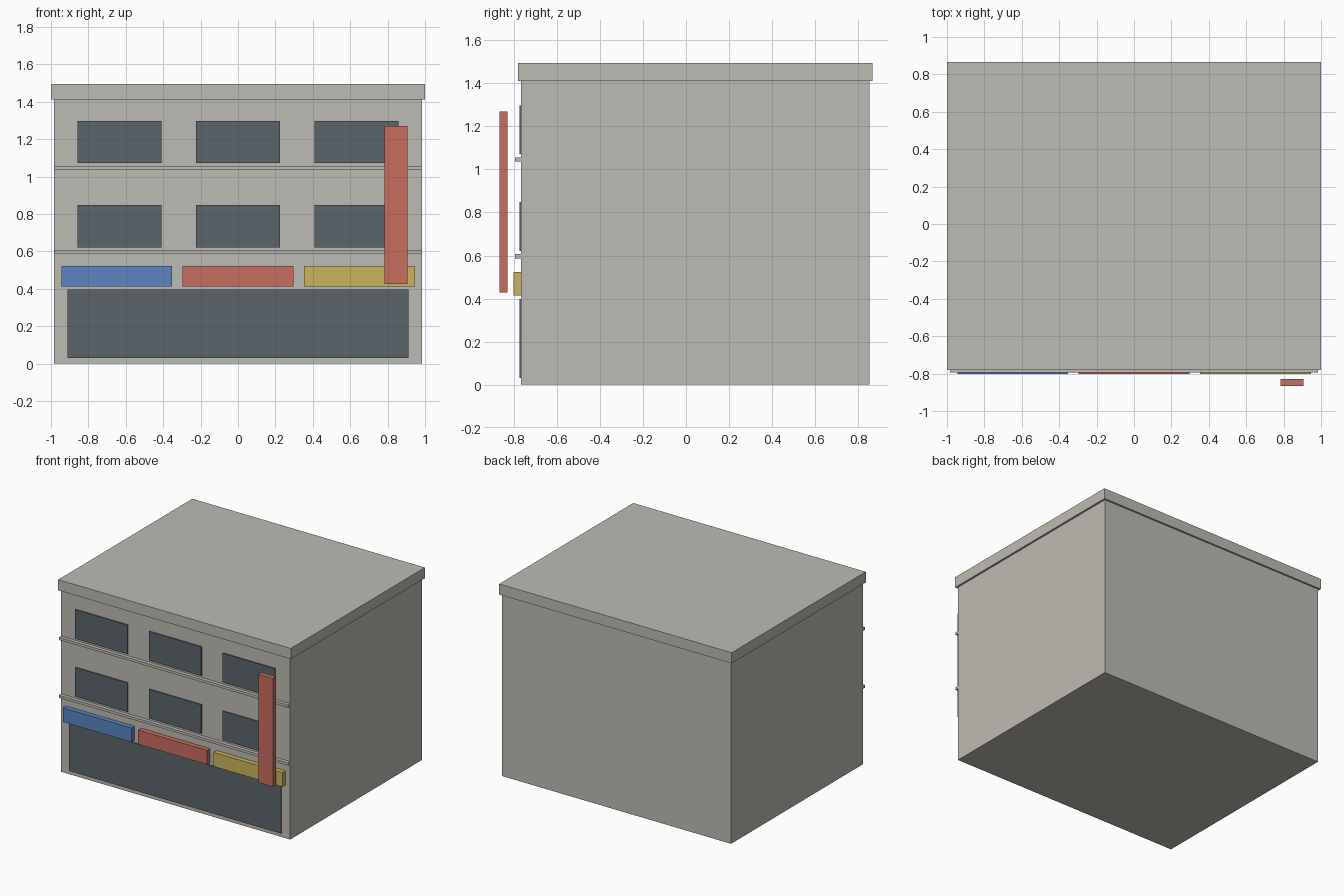
import bpy

cube = bpy.data.objects.get("Cube")
if cube:
    bpy.data.objects.remove(cube, do_unlink=True)


def material(name, rgb):
    """Flat material from display colour values (0-255), converted to linear."""
    linear = [((c / 255 + 0.055) / 1.055) ** 2.4 for c in rgb]
    mat = bpy.data.materials.new(name)
    mat.use_nodes = True
    mat.diffuse_color = (*linear, 1)
    mat.node_tree.nodes["Principled BSDF"].inputs["Base Color"].default_value = (*linear, 1)
    return mat


def box(name, x, y, z, mat):
    """Box spanning the given (min, max) ranges."""
    spans = (x, y, z)
    bpy.ops.mesh.primitive_cube_add(size=1, location=[(a + b) / 2 for a, b in spans])
    obj = bpy.context.object
    obj.name = name
    obj.scale = [b - a for a, b in spans]
    bpy.ops.object.transform_apply(location=False, rotation=False, scale=True)
    obj.data.materials.append(mat)
    return obj


concrete = material("warm grey concrete", (190, 187, 179))
glass = material("dark glass", (92, 101, 107))
red = material("sign red", (201, 110, 96))
blue = material("sign blue", (92, 134, 193))
yellow = material("sign yellow", (201, 181, 92))

WALL = -0.766       # front wall plane
PANE = WALL - 0.009  # front of the glass plates

# Main block and roof cap
box("building_body", (-0.985, 0.985), (WALL, 0.853), (0, 1.412), concrete)
box("roof_cap", (-1, 1), (-0.78, 0.867), (1.412, 1.495), concrete)

# Ground floor shop window
box("shop_window", (-0.912, 0.912), (PANE, WALL), (0.03, 0.397), glass)

# Upper floors: a ledge and a row of three windows each
for floor, base in (("second_floor", 0.586), ("third_floor", 1.036)):
    box(floor + "_ledge", (-0.985, 0.985), (-0.794, WALL), (base, base + 0.02), concrete)
    for side, cx in (("right", -0.634), ("middle", 0), ("left", 0.634)):
        box(f"{floor}_window_{side}", (cx - 0.225, cx + 0.225), (PANE, WALL),
            (base + 0.036, base + 0.262), glass)

# Coloured shop sign boards
for side, cx, colour in (("right", -0.649, blue), ("middle", 0, red), ("left", 0.649, yellow)):
    box("sign_board_" + side, (cx - 0.296, cx + 0.296), (-0.803, WALL), (0.413, 0.523), colour)

# Tall vertical sign standing off the wall
box("vertical_sign", (0.782, 0.906), (-0.867, -0.83), (0.427, 1.27), red)
